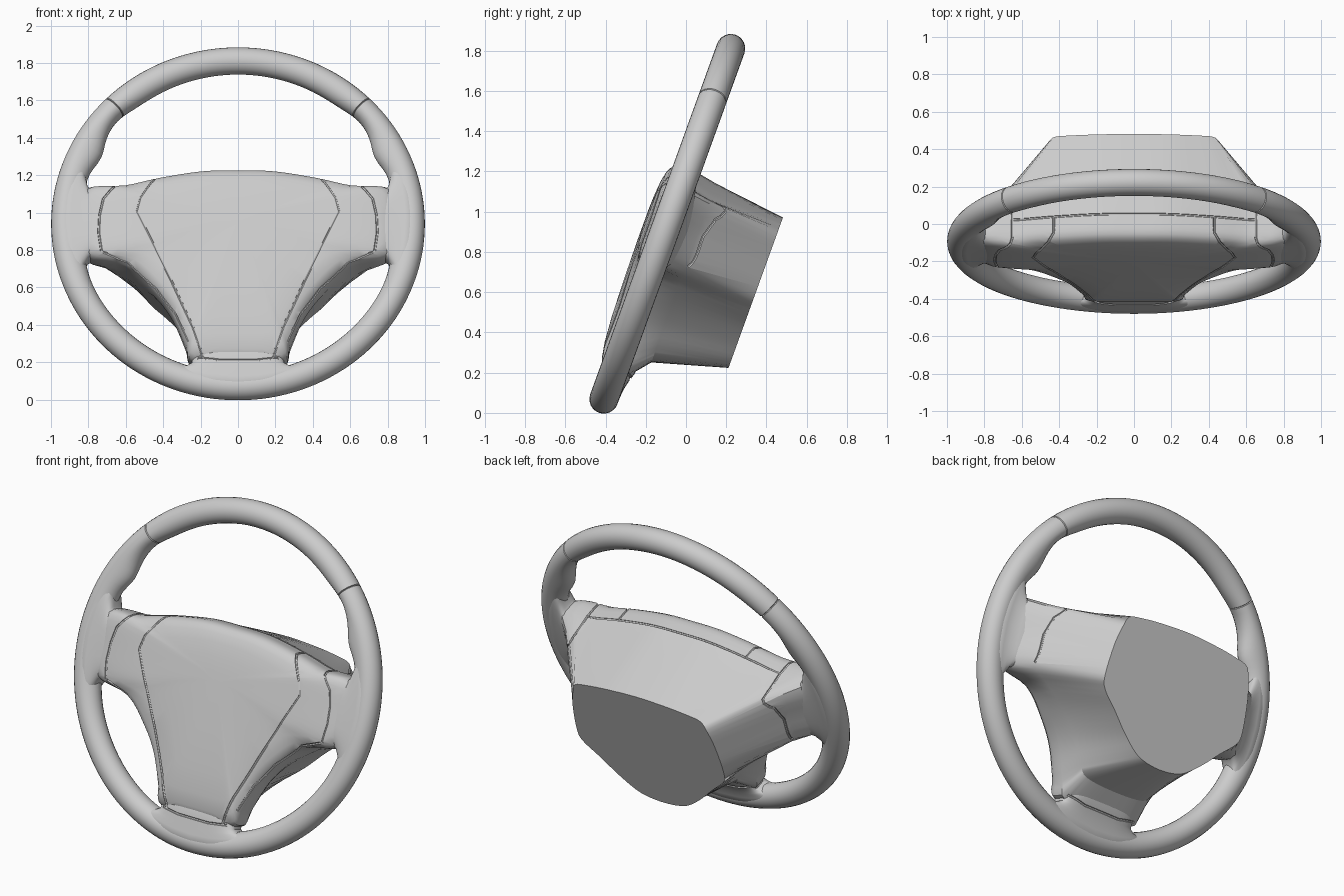
import bpy, bmesh, math
from mathutils import Vector
from mathutils.bvhtree import BVHTree

if "Cube" in bpy.data.objects:
    bpy.data.objects.remove(bpy.data.objects["Cube"])

# Wheel frame: x across, v up the wheel plane, w away from the driver
TILT = math.radians(19.9)
CENTRE = Vector((0, -0.093, 0.94))
V = Vector((0, math.sin(TILT), math.cos(TILT)))
W = Vector((0, math.cos(TILT), -math.sin(TILT)))


def place(x, v, w):
    return CENTRE + Vector((x, 0, 0)) + V * v + W * w


GREY = bpy.data.materials.new("grey_plastic")
GREY.use_nodes = True
GREY.diffuse_color = (0.6, 0.6, 0.6, 1)
GREY.node_tree.nodes["Principled BSDF"].inputs["Base Color"].default_value = (0.6, 0.6, 0.6, 1)


def smooth(ob, angle):
    bpy.ops.object.select_all(action="DESELECT")
    ob.select_set(True)
    bpy.context.view_layer.objects.active = ob
    bpy.ops.object.shade_smooth_by_angle(angle=math.radians(angle))


def loft(name, rings, closed=False):
    """Skin rings of points; cap the ends with fans unless the rings close up."""
    bm = bmesh.new()
    rows = [[bm.verts.new(place(*p)) for p in r] for r in rings]
    n = len(rows[0])
    pairs = list(zip(rows, rows[1:] + rows[:1]))
    for a, b in pairs if closed else pairs[:-1]:
        for i in range(n):
            j = (i + 1) % n
            bm.faces.new((a[i], a[j], b[j], b[i]))
    if not closed:
        for row in (rows[0], rows[-1]):
            mid = bm.verts.new(sum((q.co for q in row), Vector()) / n)
            for i in range(n):
                bm.faces.new((row[i], row[(i + 1) % n], mid))
    bmesh.ops.recalc_face_normals(bm, faces=bm.faces)
    me = bpy.data.meshes.new(name)
    bm.to_mesh(me)
    bm.free()
    me.materials.append(GREY)
    ob = bpy.data.objects.new(name, me)
    bpy.context.collection.objects.link(ob)
    return ob


def outline(half, k=4):
    """Mirror a half outline and round it with a Catmull-Rom spline."""
    pts = [Vector(p) for p in half]
    pts += [Vector((-p.x, p.y)) for p in pts[-2:0:-1]]
    n, out = len(pts), []
    for i in range(n):
        a, b, c, d = (pts[(i + o) % n] for o in (-1, 0, 1, 2))
        for s in range(k):
            t = s / k
            out.append(0.5 * (2 * b + (c - a) * t + (2 * a - 5 * b + 4 * c - d) * t * t
                              + (3 * b - a - 3 * c + d) * t ** 3))
    return out


def ring(shape, w, scale=1.0):
    return [(p.x * scale, p.y * scale, w) for p in shape]


def rounded(a0, a1, b0, b1, n=48, power=0.5):
    """Rounded rectangle section."""
    out = []
    for i in range(n):
        t = math.tau * i / n
        c, s = math.cos(t), math.sin(t)
        out.append(((a0 + a1) / 2 + (a1 - a0) / 2 * math.copysign(abs(c) ** power, c),
                    (b0 + b1) / 2 + (b1 - b0) / 2 * math.copysign(abs(s) ** power, s)))
    return out


def arc(r, bend, a):
    """Distance out from the centre, bent toward the rim's own curve."""
    return r - bend * (r - math.sqrt(r * r - a * a))


# Rim with thumb grips swelling inward
def rim_ring(th, grow=0.0, n=24):
    deg = math.degrees(math.asin(math.sin(th)))
    swell = (0.03 * math.exp(-((deg - 27) / 6) ** 2) + 0.03 * math.exp(-(deg / 15) ** 2)
             - 0.018 * math.exp(-((deg - 42) / 7) ** 2))
    pts = []
    for i in range(n):
        f = math.tau * i / n
        c = math.cos(f)
        r = 0.926 + (0.073 + grow) * c + swell * min(c, 0)
        pts.append((r * math.cos(th), r * math.sin(th), (0.072 + grow) * math.sin(f)))
    return pts


# Fine grooves mark the ends of the upper rim segment
STEPS = 144
rim = []
for i in range(STEPS):
    th = math.tau * i / STEPS
    if i in (STEPS // 8, STEPS * 3 // 8):
        rim += [rim_ring(th - .004), rim_ring(th, -.007), rim_ring(th + .004)]
    else:
        rim.append(rim_ring(th))
smooth(loft("rim", rim, closed=True), 40)

# Hub: domed front cover, then a housing that tapers to a flat back
cover = outline([(0, .29), (.2, .285), (.44, .245), (.62, .203), (.83, .18), (.85, 0), (.82, -.19),
                 (.6, -.25), (.45, -.39), (.35, -.53), (.28, -.7), (.24, -.79), (0, -.80)])
middle = outline([(0, .27), (.2, .265), (.44, .22), (.6, .185), (.73, .165), (.74, 0), (.73, -.17),
                  (.6, -.25), (.45, -.36), (.33, -.48), (.26, -.6), (.2, -.66), (0, -.675)])
back = outline([(0, .225), (.2, .215), (.33, .2), (.42, .18), (.45, .12), (.48, 0), (.495, -.18),
                (.475, -.26), (.38, -.35), (.28, -.45), (.18, -.53), (.1, -.56), (0, -.57)])
front = [(.15, -.112), (.4, -.109), (.65, -.103), (.82, -.093), (.92, -.079), (.97, -.06), (.995, -.035)]
hub = loft("hub", [ring(cover, w, s) for s, w in front]
           + [ring(cover, -.01), ring(cover, .055), ring(middle, .16), ring(back, .53)])

# Side spokes flaring into the rim: distance, bend, v range, w range
SPOKE = [(.66, 0, -.15, .15, -.07, .13), (.72, .1, -.18, .165, -.08, .13),
         (.78, .3, -.195, .175, -.078, .115), (.82, .6, -.215, .205, -.075, .095),
         (.86, .9, -.26, .28, -.073, .08), (.895, 1, -.32, .35, -.072, .073),
         (.925, 1, -.34, .37, -.0715, .0715), (.94, 1, -.3, .33, -.06, .06)]
solids = [hub]
for name, side in (("left_spoke", 1), ("right_spoke", -1)):
    solids.append(loft(name, [[(side * arc(r, bend, v), v, w) for v, w in rounded(*box)]
                              for r, bend, *box in SPOKE]))

# Bottom spoke flaring into the rim: distance, bend, half width, w range
LOWER = [(.7, 0, .22, -.06, .11), (.76, 0, .24, -.072, .1), (.81, .2, .25, -.072, .085),
         (.85, .7, .28, -.072, .076), (.89, 1, .34, -.072, .073),
         (.925, 1, .36, -.0715, .0715), (.94, 1, .33, -.06, .06)]
solids.append(loft("bottom_spoke", [[(x, -arc(r, bend, x), w) for x, w in rounded(-h, h, w0, w1)]
                                    for r, bend, h, w0, w1 in LOWER]))

# Seam paths found on the surface by casting rays at it
verts, polys = [], []
for ob in solids:
    base = len(verts)
    verts += [q.co.copy() for q in ob.data.vertices]
    polys += [[base + i for i in p.vertices] for p in ob.data.polygons]
tree = BVHTree.FromPolygons(verts, polys)


def cast(path, axis, side=1):
    """Project a path on the hub; axis names the direction it is seen from."""
    hits = []
    for (a, b), (c, d) in zip(path, path[1:]):
        for s in range(9):
            t = s / 8
            x, y = side * (a + (c - a) * t), b + (d - b) * t
            start, ray = {"front": (place(x, y, -1), W), "back": (place(x, y, 1), -W),
                          "top": (place(x, 1, y), -V)}[axis]
            hit = tree.ray_cast(start, ray)[0]
            if hit:
                hits.append(hit)
    return hits


seams = [cast([(-.215, -.785), (-.1, -.8), (.1, -.8), (.215, -.785)], "front"),
         cast([(-.24, -.765), (-.12, -.79), (.12, -.79), (.24, -.765)], "back"),
         cast([(-.65, .05), (0, .05), (.65, .05)], "top")]
for side in (1, -1):
    seams.append(cast([(.43, .05), (.43, -.04)], "top", side)
                 + cast([(.45, .225), (.52, .11), (.54, .03), (.45, -.16), (.35, -.37), (.24, -.62),
                         (.185, -.79)], "front", side))
    seams.append(cast([(.725, -.165), (.72, 0), (.7, .1), (.65, .17)], "back", side)
                 + cast([(.65, .05), (.65, -.045)], "top", side)
                 + cast([(.66, .185), (.72, .11), (.74, .02), (.745, -.08), (.73, -.185)], "front", side))
    seams.append(cast([(.72, -.19), (.59, -.24), (.44, -.385), (.335, -.53), (.265, -.69)], "front", side))

# One cutter made of thin tubes along the seams
curve = bpy.data.curves.new("seam_cutter", "CURVE")
curve.dimensions = "3D"
curve.bevel_depth = 0.007
curve.bevel_resolution = 1
curve.use_fill_caps = True
for hits in seams:
    path = hits[:1]
    for hit in hits[1:]:
        if (hit - path[-1]).length > 0.008:
            path.append(hit)
    spline = curve.splines.new("POLY")
    spline.points.add(len(path) - 1)
    for q, co in zip(spline.points, path):
        q.co = (*co, 1)
tubes = bpy.data.objects.new("seam_tubes", curve)
bpy.context.collection.objects.link(tubes)
bpy.context.view_layer.update()
mesh = bpy.data.meshes.new_from_object(tubes.evaluated_get(bpy.context.evaluated_depsgraph_get()))
bpy.data.objects.remove(tubes)
bm = bmesh.new()
bm.from_mesh(mesh)
bmesh.ops.remove_doubles(bm, verts=bm.verts, dist=1e-5)
bmesh.ops.recalc_face_normals(bm, faces=bm.faces)
bm.to_mesh(mesh)
bm.free()
mesh.materials.clear()
mesh.materials.append(GREY)
cutter = bpy.data.objects.new("seam_cutter", mesh)
bpy.context.collection.objects.link(cutter)
cutter.hide_render = True

# Cut the grooves, then drop the cutter
for ob in solids:
    mod = ob.modifiers.new("grooves", "BOOLEAN")
    mod.operation = "DIFFERENCE"
    mod.solver = "EXACT"
    mod.use_self = True
    mod.object = cutter
bpy.context.view_layer.update()
for ob in solids:
    cut = bpy.data.meshes.new_from_object(ob.evaluated_get(bpy.context.evaluated_depsgraph_get()))
    ob.modifiers.clear()
    if len(cut.polygons) >= len(ob.data.polygons):
        ob.data = cut
    smooth(ob, 30 if ob is hub else 45)
bpy.data.objects.remove(cutter)
